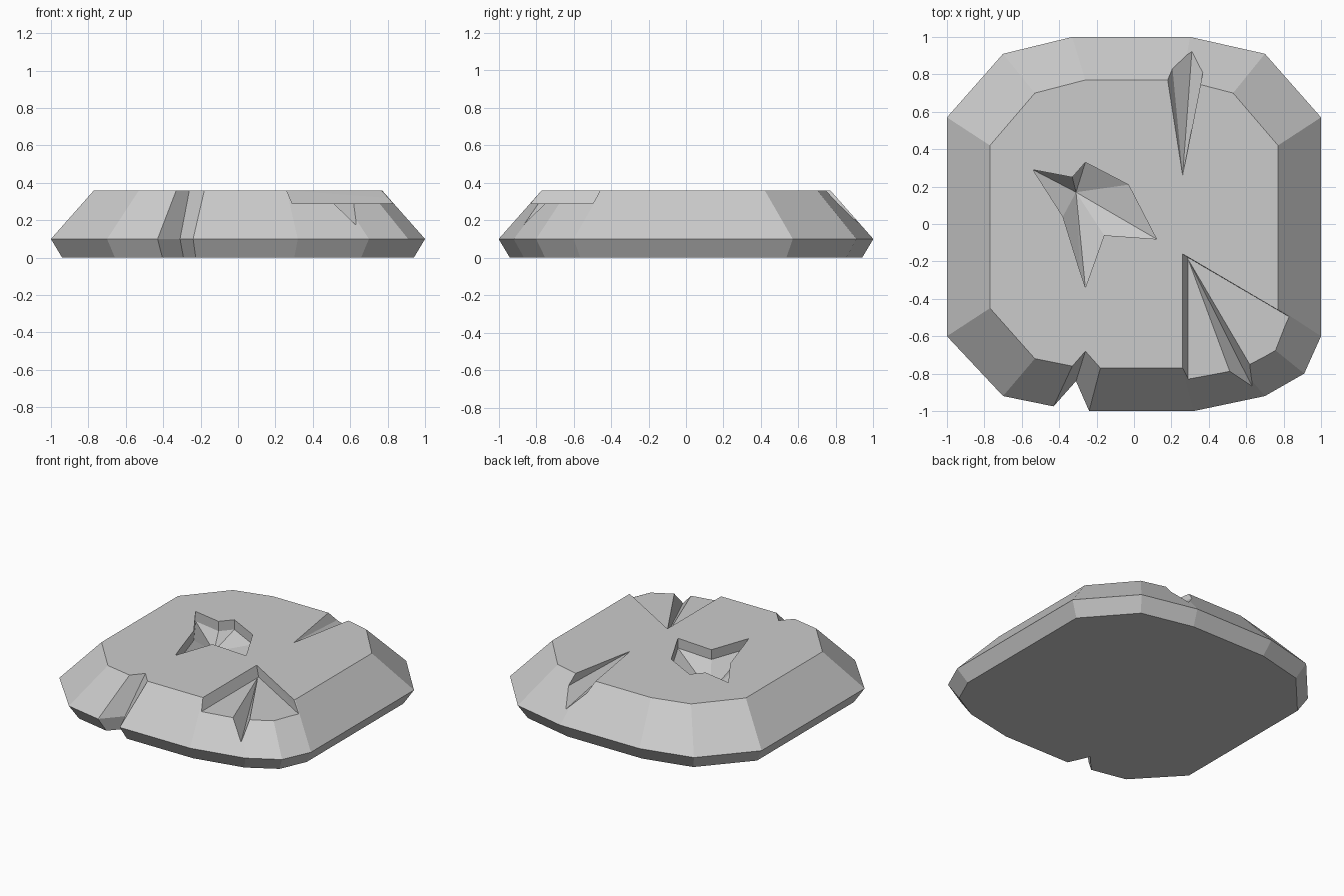
import bpy, bmesh
from mathutils import Vector

if "Cube" in bpy.data.objects:
    bpy.data.objects.remove(bpy.data.objects["Cube"])


def make_object(name, bm):
    bmesh.ops.recalc_face_normals(bm, faces=bm.faces)
    mesh = bpy.data.meshes.new(name)
    bm.to_mesh(mesh)
    bm.free()
    obj = bpy.data.objects.new(name, mesh)
    bpy.context.collection.objects.link(obj)
    return obj


def hull(name, points):
    bm = bmesh.new()
    for p in points:
        bm.verts.new(p)
    res = bmesh.ops.convex_hull(bm, input=bm.verts)
    loose = [v for v in bm.verts if not v.link_faces]
    bmesh.ops.delete(bm, geom=loose, context='VERTS')
    return make_object(name, bm)


def crack(name, apex, section):
    """Groove running from an apex outward through the section points."""
    a = Vector(apex)
    far = [a + 1.5 * (Vector(p) - a) for p in section]
    up = Vector((0, 0, 0.3))
    return hull(name, [a, a + up] + far + [far[0] + up, far[-1] + up])


def cut(target, cutter):
    cutter.hide_render = True
    mod = target.modifiers.new(cutter.name, 'BOOLEAN')
    mod.operation = 'DIFFERENCE'
    mod.solver = 'EXACT'
    mod.object = cutter
    bpy.context.view_layer.objects.active = target
    bpy.ops.object.modifier_apply(modifier=mod.name)
    bpy.data.objects.remove(cutter)


# Slab: three matching outlines, with the front notch included
top = [(-.53, -.72), (-.33, -.76), (-.26, -.68), (-.18, -.77), (.26, -.77),
       (.53, -.72), (.70, -.63), (.77, -.45), (.77, .42), (.53, .70),
       (.26, .77), (-.26, .77), (-.53, .70), (-.77, .42), (-.77, -.45)]
mid = [(-.70, -.92), (-.43, -.975), (-.31, -.84), (-.24, -1), (.32, -1),
       (.70, -.92), (.91, -.80), (1, -.60), (1, .57), (.70, .91),
       (.30, 1), (-.33, 1), (-.70, .91), (-1, .57), (-1, -.60)]
bottom = [(x * .94, y * .94) for x, y in mid]

bm = bmesh.new()
rings = [[bm.verts.new((x, y, z)) for x, y in ring]
         for ring, z in ((bottom, 0), (mid, .1), (top, .36))]
n = len(top)
for lo, hi in zip(rings, rings[1:]):
    for i in range(n):
        j = (i + 1) % n
        bm.faces.new((lo[i], lo[j], hi[j], hi[i]))
bm.faces.new(rings[0][::-1])
bm.faces.new(rings[-1])
slab = make_object("stone_slab", bm)

# Broken-off wedge at the front right
wedge = [(.26, -.16, .36), (.26, -1.2, .36), (1.2, -.713, .36), (1.2, -1.2, .36),
         (.29, -.18, .29), (.29, -1.2, .29), (1.2, -.713, .29), (1.2, -1.2, .29)]
wedge += [(x, y, .6) for x, y, z in wedge[:4]]
cut(slab, hull("wedge_cutter", wedge))

# Cracks in the wedge floor and at the back
cut(slab, crack("wedge_crack_cutter", (.29, -.19, .29),
                [(.52, -.81, .29), (.63, -.865, .175), (.63, -.77, .29)]))
cut(slab, crack("back_crack_cutter", (.26, .26, .36),
                [(.18, .77, .36), (.205, .84, .29), (.31, .93, .18),
                 (.37, .82, .29), (.33, .75, .36)]))

# Star-shaped pit in the top: upright walls, then a floor sloping to one point
star = [(-.54, .29), (-.33, .25), (-.26, .33), (-.03, .21), (.12, -.08),
        (-.16, -.06), (-.26, -.34), (-.29, -.25), (-.38, .04)]
bm = bmesh.new()
low = [bm.verts.new((x, y, .29)) for x, y in star]
high = [bm.verts.new((x, y, .5)) for x, y in star]
deep = bm.verts.new((-.31, .17, .18))
cap = bm.verts.new((-.31, .17, .55))
for i in range(len(star)):
    j = (i + 1) % len(star)
    bm.faces.new((low[i], low[j], high[j], high[i]))
    bm.faces.new((low[j], low[i], deep))
    bm.faces.new((high[i], high[j], cap))
cut(slab, make_object("pit_cutter", bm))
